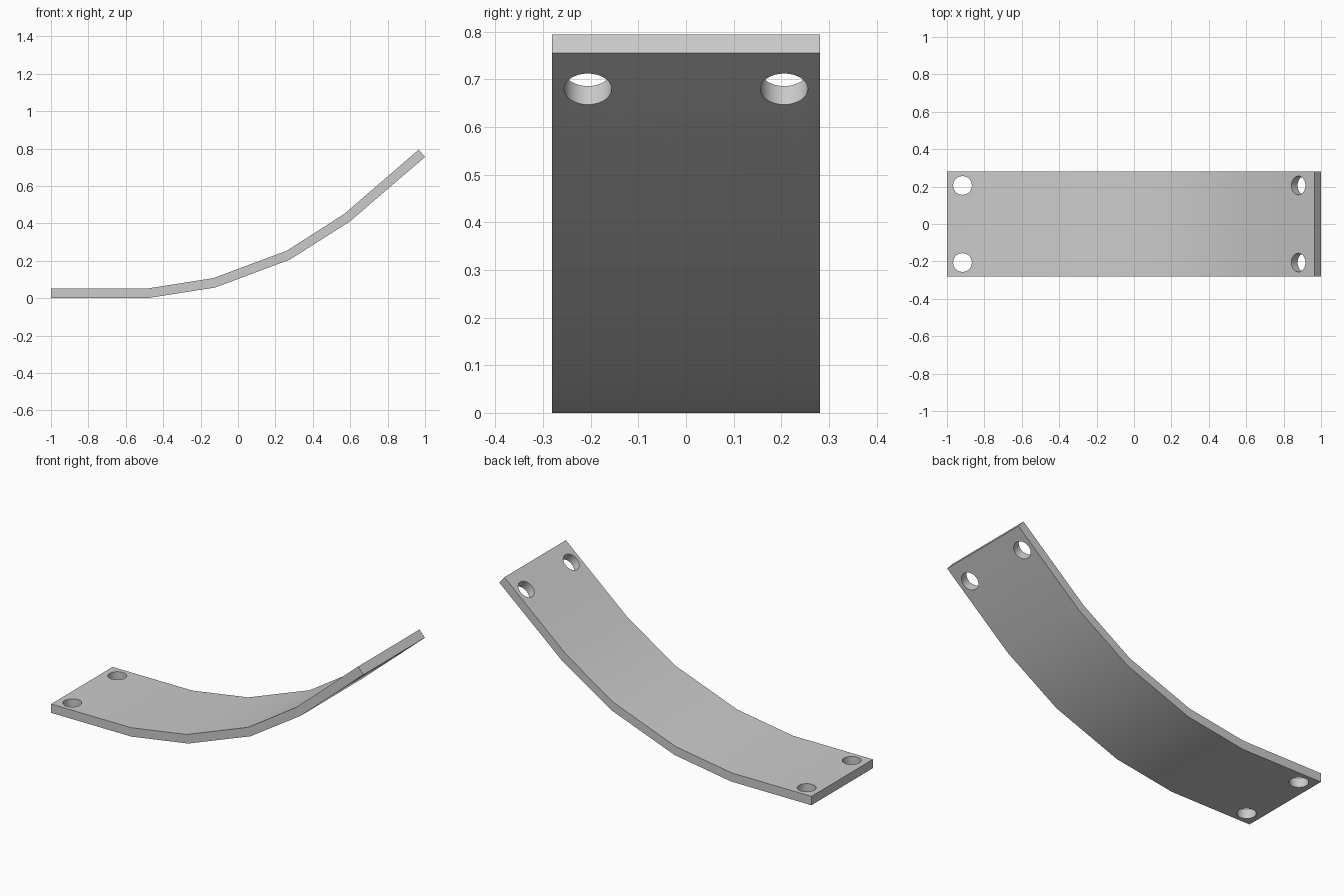
import bpy, bmesh, math
from mathutils import Matrix, Vector

if "Cube" in bpy.data.objects:
    bpy.data.objects.remove(bpy.data.objects["Cube"])

HALF_W = 0.281
BOTTOM = [(-1, 0), (-0.485, 0), (-0.122, 0.057), (0.277, 0.206), (0.598, 0.41), (1, 0.755)]
TOP = [(-1, 0.051), (-0.489, 0.051), (-0.132, 0.107), (0.262, 0.254), (0.569, 0.451), (0.966, 0.794)]

# Curved strap: side profile extruded across y
bm = bmesh.new()
face = bm.faces.new([bm.verts.new((x, -HALF_W, z)) for x, z in BOTTOM + TOP[::-1]])
ext = bmesh.ops.extrude_face_region(bm, geom=[face])
bmesh.ops.translate(bm, vec=(0, 2 * HALF_W, 0),
                    verts=[v for v in ext["geom"] if isinstance(v, bmesh.types.BMVert)])
bmesh.ops.recalc_face_normals(bm, faces=bm.faces)
mesh = bpy.data.meshes.new("curved_strap")
bm.to_mesh(mesh)
bm.free()
strap = bpy.data.objects.new("curved_strap", mesh)
bpy.context.collection.objects.link(strap)

# Bolt holes: a mirrored pair square to each end segment
slope = math.atan2(0.345, 0.402)
bm = bmesh.new()
for x, z, tilt in ((-0.917, 0.025, 0), (0.895, 0.70, slope)):
    for side in (-1, 1):
        place = Matrix.Translation((x, side * 0.206, z)) @ Matrix.Rotation(-tilt, 4, 'Y')
        bmesh.ops.create_cone(bm, cap_ends=True, segments=32, radius1=0.05,
                              radius2=0.05, depth=0.2, matrix=place)
mesh = bpy.data.meshes.new("hole_cutter")
bm.to_mesh(mesh)
bm.free()
cutter = bpy.data.objects.new("hole_cutter", mesh)
cutter.hide_render = True
bpy.context.collection.objects.link(cutter)

mod = strap.modifiers.new("bolt_holes", 'BOOLEAN')
mod.object = cutter
mod.operation = 'DIFFERENCE'
mod.solver = 'EXACT'
bpy.context.view_layer.objects.active = strap
strap.select_set(True)
bpy.ops.object.modifier_apply(modifier=mod.name)
bpy.data.objects.remove(cutter)

# Smooth bend, crisp edges
bpy.ops.object.shade_smooth_by_angle(angle=math.radians(30))
